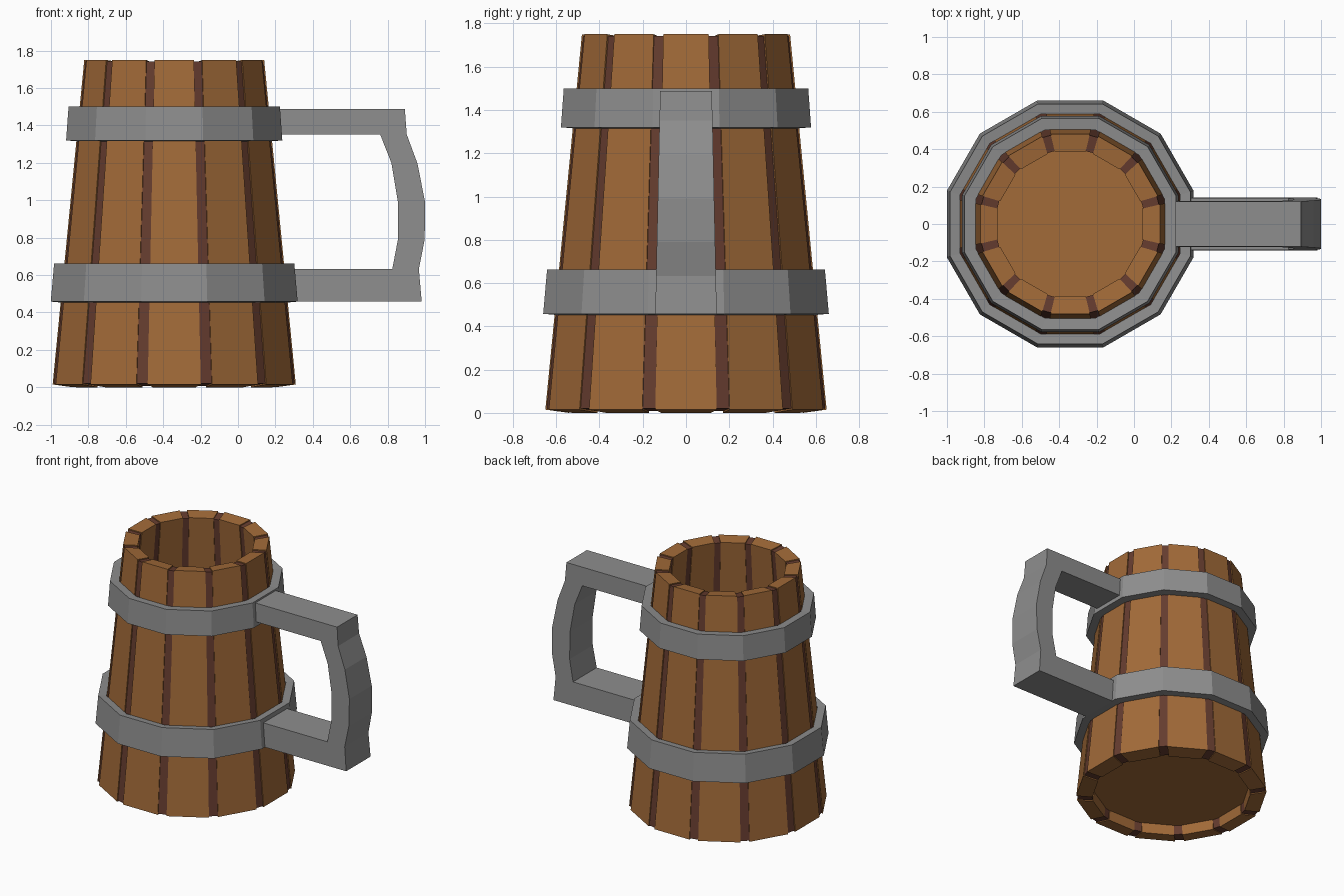
import bpy, bmesh
from math import pi, cos, sin

if "Cube" in bpy.data.objects:
    bpy.data.objects.remove(bpy.data.objects["Cube"])

CX = -0.341   # axis of the mug body
SIDES = 12


def material(name, rgb):
    m = bpy.data.materials.new(name)
    m.diffuse_color = (*rgb, 1)
    m.use_nodes = True
    m.node_tree.nodes["Principled BSDF"].inputs["Base Color"].default_value = m.diffuse_color
    return m


def finish(name, bm, mat=None):
    bmesh.ops.recalc_face_normals(bm, faces=bm.faces)
    me = bpy.data.meshes.new(name)
    bm.to_mesh(me)
    bm.free()
    ob = bpy.data.objects.new(name, me)
    bpy.context.collection.objects.link(ob)
    if mat:
        me.materials.append(mat)
    return ob


def slab(bm, angle, bottom, top):
    """Radial block; each end is ((r, half_width, z) inner, (r, half_width, z) outer)."""
    c, s = cos(angle), sin(angle)
    rings = []
    for inner, outer in (bottom, top):
        ring = []
        for (r, h, z), signs in ((inner, (-1, 1)), (outer, (1, -1))):
            for k in signs:
                ring.append(bm.verts.new((CX + r * c - k * h * s, r * s + k * h * c, z)))
        rings.append(ring)
    lo, hi = rings
    bm.faces.new(lo)
    bm.faces.new(hi)
    for i in range(4):
        j = (i + 1) % 4
        bm.faces.new((lo[i], lo[j], hi[j], hi[i]))


def lathe(name, profile, mat=None):
    """Sweep a closed (apothem, z) section around the mug axis in flat sides."""
    bm = bmesh.new()
    loops = []
    for i in range(SIDES):
        a = (i + 0.5) * 2 * pi / SIDES
        loops.append([bm.verts.new((CX + r / cos(pi / SIDES) * cos(a),
                                    r / cos(pi / SIDES) * sin(a), z)) for r, z in profile])
    n = len(profile)
    for i in range(SIDES):
        p, q = loops[i], loops[(i + 1) % SIDES]
        for j in range(n):
            k = (j + 1) % n
            bm.faces.new((p[j], q[j], q[k], p[k]))
    return finish(name, bm, mat)


wood = material("wood", (0.36, 0.145, 0.04))
dark = material("dark_wood", (0.13, 0.045, 0.028))
metal = material("metal", (0.27, 0.27, 0.27))

# Staves and the slightly recessed dark strips between them
staves, strips = bmesh.new(), bmesh.new()
for i in range(SIDES):
    a = i * 2 * pi / SIDES
    slab(staves, a,
         ((0.54, 0.115, 0.0), (0.650, 0.142, 0.015)),
         ((0.385, 0.082, 1.738), (0.481, 0.105, 1.75)))
    slab(strips, a + pi / SIDES,
         ((0.555, 0.032, 0.008), (0.658, 0.032, 0.021)),
         ((0.398, 0.024, 1.731), (0.485, 0.024, 1.742)))
finish("staves", staves, wood)
finish("stave_gaps", strips, dark)

# Floor, recessed above the lower rim
bm = bmesh.new()
bmesh.ops.create_cone(bm, cap_ends=True, segments=24, radius1=0.565, radius2=0.56, depth=0.05)
bmesh.ops.translate(bm, verts=bm.verts, vec=(CX, 0, 0.1))
finish("floor", bm, wood)

# Metal hoops
lathe("upper_hoop", [(0.518, 1.315), (0.578, 1.32), (0.565, 1.5), (0.503, 1.495)], metal)
lathe("lower_hoop", [(0.603, 0.453), (0.66, 0.458), (0.642, 0.663), (0.588, 0.657)], metal)

# Handle: side profile widened towards the bottom
outline = [(0.2, 1.488), (0.892, 1.488), (0.902, 1.352), (0.96, 1.195), (1.0, 0.99),
           (0.998, 0.79), (0.967, 0.632), (0.982, 0.458), (0.27, 0.458), (0.27, 0.632),
           (0.825, 0.632), (0.855, 0.79), (0.855, 0.99), (0.82, 1.2), (0.76, 1.352), (0.2, 1.352)]
bm = bmesh.new()
near, far = [[bm.verts.new((x, s * (0.142 - 0.022 * (z - 0.46)), z)) for x, z in outline]
             for s in (-1, 1)]
bm.faces.new(near)
bm.faces.new(far)
for i in range(len(outline)):
    j = (i + 1) % len(outline)
    bm.faces.new((near[i], near[j], far[j], far[i]))
finish("handle", bm, metal)
